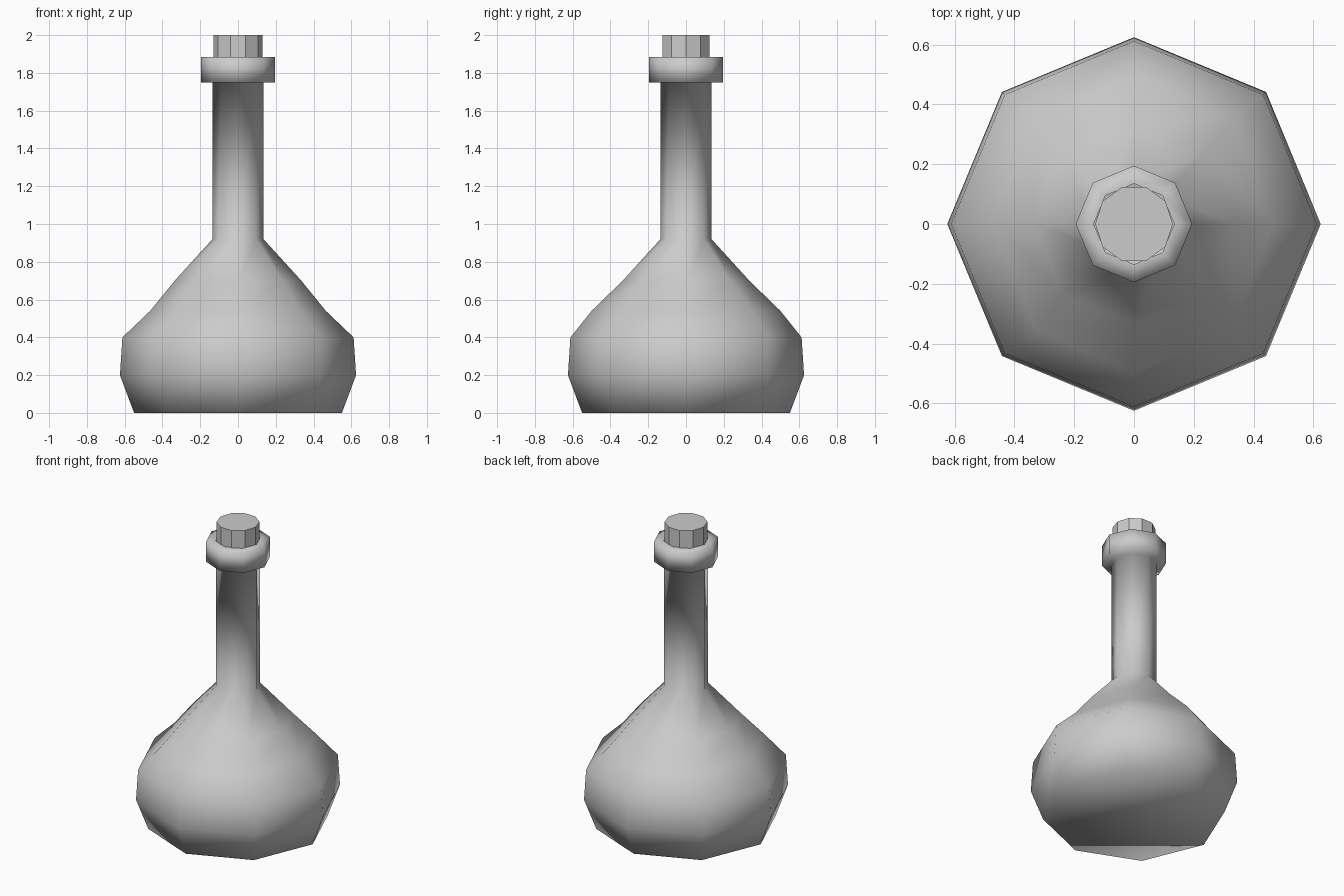
import bpy
import bmesh
from math import cos, sin, tau

cube = bpy.data.objects.get("Cube")
if cube:
    bpy.data.objects.remove(cube, do_unlink=True)


def make_material(name, colour):
    mat = bpy.data.materials.new(name)
    mat.use_nodes = True
    mat.diffuse_color = colour
    mat.node_tree.nodes["Principled BSDF"].inputs["Base Color"].default_value = colour
    return mat


def lathe(name, profile, sides, mat, smooth, cap_top):
    """Skin (x radius, y radius, height) rings into a faceted turned part."""
    bm = bmesh.new()
    rings = []
    for rx, ry, z in profile:
        angles = [tau * i / sides for i in range(sides)]
        rings.append([bm.verts.new((rx * cos(a), ry * sin(a), z)) for a in angles])
    for low, high in zip(rings, rings[1:]):
        for i in range(sides):
            j = (i + 1) % sides
            bm.faces.new((low[i], low[j], high[j], high[i]))
    bm.faces.new(rings[0][::-1])
    if cap_top:
        bm.faces.new(rings[-1])
    for face in bm.faces:
        face.smooth = smooth
    mesh = bpy.data.meshes.new(name)
    bm.to_mesh(mesh)
    bm.free()
    mesh.materials.append(mat)
    obj = bpy.data.objects.new(name, mesh)
    bpy.context.collection.objects.link(obj)
    return obj


grey = make_material("plain grey", (0.6, 0.6, 0.6, 1))

# Flask: round belly, sloping shoulder, long neck and thick lip
flask_profile = [
    (0.55, 0.55, 0.0),
    (0.625, 0.625, 0.2),
    (0.612, 0.612, 0.4),
    (0.465, 0.5, 0.54),
    (0.335, 0.335, 0.7),
    (0.135, 0.135, 0.92),
    (0.135, 0.135, 1.75),
    (0.195, 0.195, 1.75),
    (0.195, 0.195, 1.885),
    (0.135, 0.135, 1.885),
]
lathe("flask", flask_profile, 8, grey, True, False)

# Stopper: flat-sided plug seated in the lip
lathe("stopper", [(0.13, 0.13, 1.8), (0.13, 0.13, 2.0)], 10, grey, False, True)
